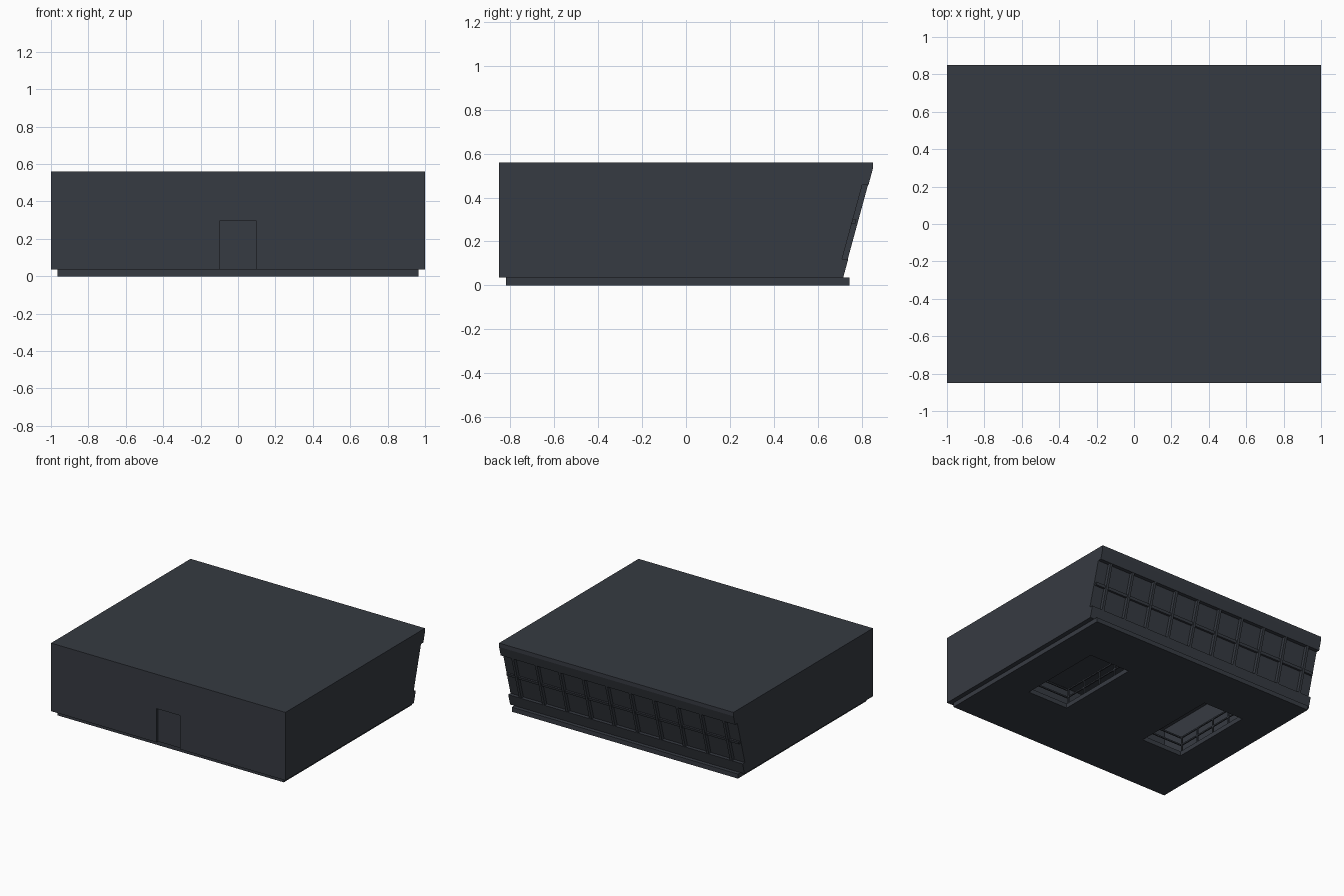
import bpy
import bmesh

cube = bpy.data.objects.get("Cube")
if cube:
    bpy.data.objects.remove(cube, do_unlink=True)

slate = bpy.data.materials.new("dark_slate")
slate.use_nodes = True
colour = (0.037, 0.043, 0.054, 1)
slate.diffuse_color = colour
slate.node_tree.nodes["Principled BSDF"].inputs["Base Color"].default_value = colour


def prism(name, profile, x0, x1):
    """Extrude a (y, z) profile along x."""
    bm = bmesh.new()
    face = bm.faces.new([bm.verts.new((x0, y, z)) for y, z in profile])
    moved = bmesh.ops.extrude_face_region(bm, geom=[face])["geom"]
    verts = [v for v in moved if isinstance(v, bmesh.types.BMVert)]
    bmesh.ops.translate(bm, verts=verts, vec=(x1 - x0, 0, 0))
    bmesh.ops.recalc_face_normals(bm, faces=bm.faces)
    mesh = bpy.data.meshes.new(name)
    bm.to_mesh(mesh)
    bm.free()
    mesh.materials.append(slate)
    obj = bpy.data.objects.new(name, mesh)
    bpy.context.collection.objects.link(obj)
    return obj


def box(name, x0, x1, y0, y1, z0, z1):
    return prism(name, [(y0, z0), (y1, z0), (y1, z1), (y0, z1)], x0, x1)


def cut(target, cutter):
    """Subtract the cutter and discard it."""
    cutter.hide_render = True
    mod = target.modifiers.new("cut", 'BOOLEAN')
    mod.operation = 'DIFFERENCE'
    mod.solver = 'EXACT'
    mod.object = cutter
    bpy.context.view_layer.objects.active = target
    bpy.ops.object.modifier_apply(modifier=mod.name)
    bpy.data.objects.remove(cutter, do_unlink=True)


FLOOR, EAVE, ROOF = 0.035, 0.53, 0.56
SILL, HEAD = 0.12, 0.457


def slope(z, depth=0.0):
    """Point on the leaning back wall, pushed inward by depth."""
    return (0.715 + (z - FLOOR) * 0.135 / (EAVE - FLOOR) - depth, z)


# Shell with a leaning back wall and a full-width window recess
shell = prism("building_shell", [
    (-0.85, FLOOR), slope(FLOOR), slope(SILL), slope(SILL, 0.028),
    slope(HEAD, 0.028), slope(HEAD), slope(EAVE), (0.85, ROOF), (-0.85, ROOF)], -1, 1)
cut(shell, prism("room_cutter", [
    (-0.8, 0), slope(0, 0.045), slope(0.52, 0.045), (-0.8, 0.52)], -0.95, 0.95))
cut(shell, box("door_cutter", -0.1, 0.1, -0.9, -0.832, 0, 0.295))

# Window bars
bar = [slope(SILL, 0.03), slope(SILL, 0.002), slope(HEAD, 0.002), slope(HEAD, 0.03)]
for i in range(10):
    x = -0.9 + 0.2 * i
    prism("window_mullion", bar, x - 0.01, x + 0.01)
prism("window_rail", [slope(0.28, 0.03), slope(0.28, 0.012),
                      slope(0.3, 0.012), slope(0.3, 0.03)], -0.99, 0.99)

# Base slab with two floor openings, each with a guard rail
base = box("base_slab", -0.965, 0.965, -0.82, 0.745, 0, FLOOR)
Y0, Y1 = -0.32, 0.355
for x0, x1 in ((-0.695, -0.348), (0.348, 0.695)):
    cut(base, box("opening_cutter", x0, x1, Y0, Y1, -0.1, 0.1))
    for x in (x0 - 0.02, x1 + 0.01):
        for k in range(5):
            y = Y0 + (Y1 - Y0) * k / 4
            box("guard_post", x, x + 0.01, y - 0.005, y + 0.005, FLOOR, 0.15)
        for z in (0.09, 0.15):
            box("guard_rail", x, x + 0.01, Y0 - 0.005, Y1 + 0.005, z, z + 0.01)
    for z in (0.09, 0.15):
        box("end_guard_rail", x0 - 0.02, x1 + 0.02, Y0 - 0.015, Y0 - 0.005, z, z + 0.01)
